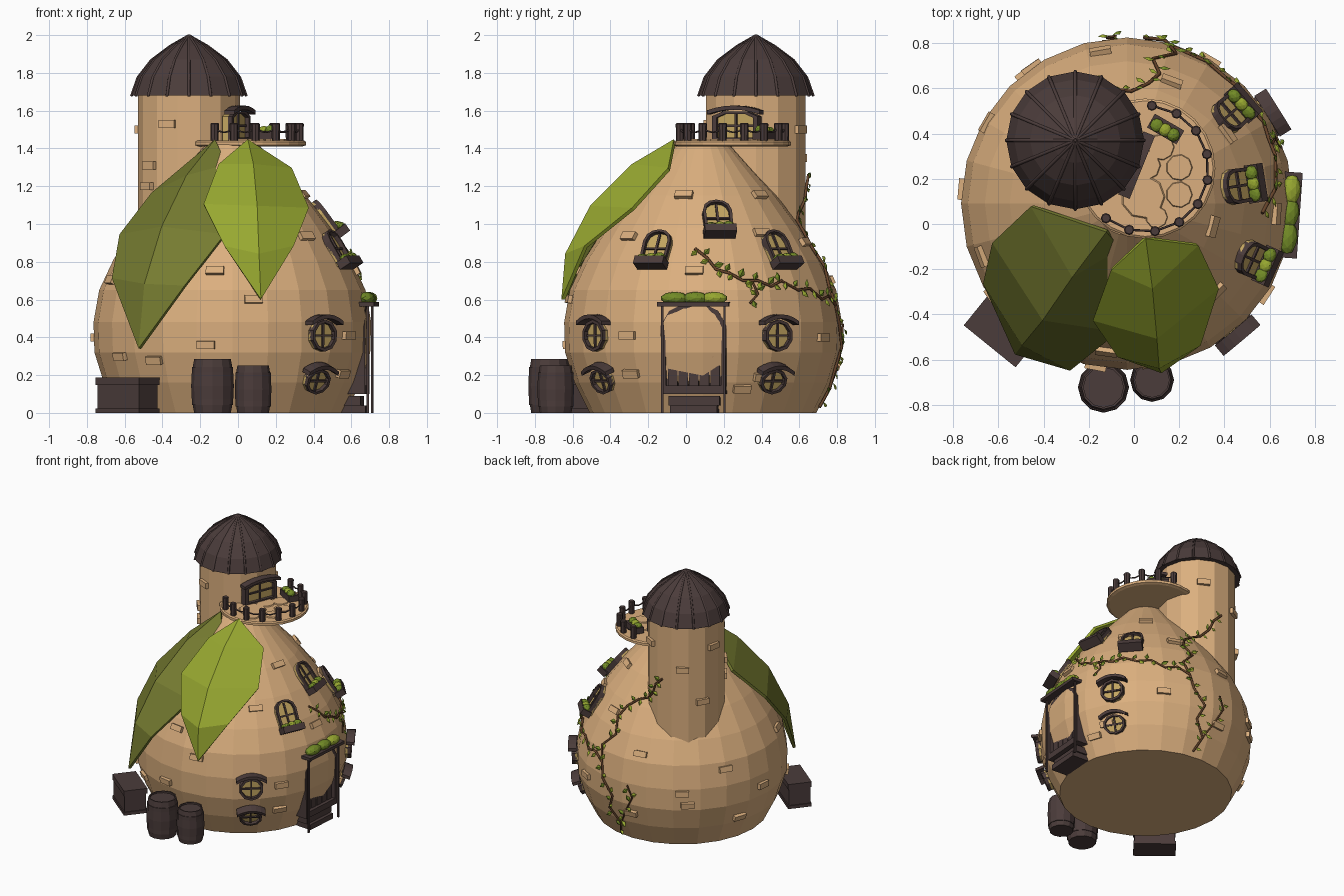
import bpy, bmesh, random
from math import sin, cos, pi, radians, atan2
from mathutils import Matrix, Vector

if "Cube" in bpy.data.objects:
    bpy.data.objects.remove(bpy.data.objects["Cube"])
random.seed(4)

def mat(name, c):
    m = bpy.data.materials.new(name)
    m.diffuse_color = (*c, 1)
    m.use_nodes = True
    m.node_tree.nodes["Principled BSDF"].inputs["Base Color"].default_value = m.diffuse_color
    return m
CLAY, WOOD = mat("clay", (.71, .43, .21)), mat("dark_wood", (.07, .045, .043))
BRICK, GLASS = mat("brick", (.5, .29, .14)), mat("glass", (.55, .38, .12))
LEAF_D, LEAF_L = mat("leaf_dark", (.18, .20, .03)), mat("leaf_light", (.31, .39, .03))
GREEN, STEM = mat("plant", (.17, .26, .02)), mat("stem", (.14, .06, .025))
I = Matrix.Identity(4)

def link(name, me, m):
    o = bpy.data.objects.new(name, me)
    if not me.materials:
        me.materials.append(m)
    bpy.context.collection.objects.link(o)
    return o

def mesh(name, verts, faces, m, M=I):
    me = bpy.data.meshes.new(name)
    me.from_pydata([M @ Vector(v) for v in verts], [], faces)
    bm = bmesh.new(); bm.from_mesh(me)
    bmesh.ops.recalc_face_normals(bm, faces=bm.faces)
    bm.to_mesh(me); bm.free()
    return link(name, me, m)

def box(name, c, s, m, M=I):
    v = [(c[0]+x*s[0]/2, c[1]+y*s[1]/2, c[2]+z*s[2]/2) for x in (-1, 1) for y in (-1, 1) for z in (-1, 1)]
    return mesh(name, v, [(0, 1, 3, 2), (4, 6, 7, 5), (0, 4, 5, 1), (2, 3, 7, 6), (0, 2, 6, 4), (1, 5, 7, 3)], m, M)

def lathe(name, prof, n, c, m, wob=0):
    v = [(c[0]+r*cos(2*pi*i/n), c[1]+r*sin(2*pi*i/n), z) for r, z in prof for i in range(n)]
    f = [(k*n+i, k*n+(i+1) % n, k*n+n+(i+1) % n, k*n+n+i) for k in range(len(prof)-1) for i in range(n)]
    f += [tuple(range(n))[::-1], tuple(range(len(v)-n, len(v)))]
    return mesh(name, v, f, m)

def plate(name, out, z0, z1, m, M):
    n = len(out)
    v = [(x, y, z) for z in (z0, z1) for x, y in out]
    f = [(i, (i+1) % n, n+(i+1) % n, n+i) for i in range(n)]
    return mesh(name, v, f+[tuple(range(n))[::-1], tuple(range(n, 2*n))], m, M)

def frame(name, out, w, z0, z1, m, M):
    # closed border strip around an outline, w = inner scale
    n = len(out)
    cy = sum(p[1] for p in out)/n
    inn = [(x*w, cy+(y-cy)*w) for x, y in out]
    v = [(x, y, z) for o, z in ((out, z0), (out, z1), (inn, z1), (inn, z0)) for x, y in o]
    f = [(k*n+i, k*n+(i+1) % n, (k+1) % 4*n+(i+1) % n, (k+1) % 4*n+i) for k in range(4) for i in range(n)]
    return mesh(name, v, f, m, M)

def tube(name, pts, r, m):
    cu = bpy.data.curves.new(name, 'CURVE')
    cu.dimensions, cu.bevel_depth, cu.bevel_resolution, cu.use_fill_caps = '3D', r, 1, True
    s = cu.splines.new('POLY'); s.points.add(len(pts)-1)
    for p, q in zip(s.points, pts):
        p.co = (*q, 1)
    tmp = bpy.data.objects.new("tmp", cu)
    me = bpy.data.meshes.new_from_object(tmp)
    bpy.data.objects.remove(tmp); bpy.data.curves.remove(cu)
    return link(name, me, m)

def blob(name, c, s, m, M=I):
    bm = bmesh.new()
    bmesh.ops.create_icosphere(bm, subdivisions=2, radius=1)
    bm.transform(M @ Matrix.Translation(c) @ Matrix.Diagonal((*s, 1)))
    me = bpy.data.meshes.new(name); bm.to_mesh(me); bm.free()
    link(name, me, m)

# Gourd body
AX = (-.03, .09)
PROF = [(.60, 0), (.68, .16), (.73, .32), (.735, .48), (.705, .65), (.63, .81), (.52, .98), (.39, 1.15), (.26, 1.29), (.14, 1.42)]
lathe("gourd_body", PROF, 24, AX, CLAY)

def rad(z):
    for (r0, a), (r1, b) in zip(PROF, PROF[1:]):
        if z <= b:
            return r0+(r1-r0)*(z-a)/(b-a)
    return PROF[-1][0]

def place(deg, z, r, slope=0, c=AX):
    # local frame: x sideways, y up the wall, z outwards
    a = radians(deg)
    t = Vector((-sin(a), cos(a), 0))
    u = Vector((cos(a)*slope, sin(a)*slope, 1)).normalized()
    M = Matrix((t, u, t.cross(u))).transposed().to_4x4()
    M.translation = (c[0]+r*cos(a), c[1]+r*sin(a), z)
    return M

def wall(deg, z):
    return place(deg, z, rad(z)-.004, (rad(z+.08)-rad(z-.08))/.16)

# Tower with ribbed roof
TW = (-.26, .37)
lathe("tower", [(.27, .78), (.27, 1.70)], 14, TW, CLAY)
ROOF = [(.305, 1.68), (.27, 1.78), (.2, 1.87), (.1, 1.945), (.004, 2.0)]
lathe("tower_roof", ROOF, 16, TW, WOOD)
for i in range(16):
    a = 2*pi*i/16
    tube("roof_rib", [(TW[0]+r*cos(a), TW[1]+r*sin(a), z-.004) for r, z in ROOF], .008, WOOD)

# Balcony, paving, posts and sagging rope
BC = (.05, .245)
lathe("balcony_floor", [(.29, 1.41), (.31, 1.417), (.31, 1.435), (.3, 1.442)], 24, BC, CLAY)
for x, y, r in ((.04, .12, .1), (.2, .13, .06), (.2, .25, .06), (.12, .34, .06), (.05, .26, .07), (.1, .03, .05)):
    lathe("paving_stone", [(r, 1.44), (r*.92, 1.449)], 9, (x, y), CLAY)
tops = []
for i in range(10):
    a = radians(84-i*23.6)
    p = (BC[0]+.28*cos(a), BC[1]+.28*sin(a))
    lathe("balcony_post", [(.021, 1.44), (.023, 1.53), (.018, 1.535)], 8, p, WOOD)
    tops.append(Vector((*p, 1.51)))
for p, q in zip(tops, tops[1:]):
    tube("balcony_rope", [p.lerp(q, k/4)-Vector((0, 0, .1*(k/4)*(1-k/4))) for k in range(5)], .005, WOOD)

# Large draped leaves: rows of left edge, midrib, right edge between two tips
def big_leaf(name, top, rows, tip, m):
    v = [top]+[p for r in rows for p in r]+[tip]
    n = len(rows); e = len(v)-1
    f = [(0, 1, 2), (0, 2, 3), (e, e-2, e-3), (e, e-1, e-2)]
    f += [(1+3*k+j, 4+3*k+j, 5+3*k+j, 2+3*k+j) for k in range(n-1) for j in (0, 1)]
    o = mesh(name, v, f, m)
    s = o.modifiers.new("thickness", 'SOLIDIFY'); s.thickness = .02; s.offset = 0
big_leaf("leaf_left", (-.12, -.03, 1.44),
         [[(-.45, .08, 1.16), (-.27, -.23, 1.25), (-.06, -.10, 1.31)],
          [(-.62, -.08, .94), (-.40, -.42, .98), (-.07, -.47, .94)],
          [(-.66, -.26, .71), (-.49, -.53, .68), (-.28, -.64, .67)]], (-.52, -.57, .34), LEAF_D)
big_leaf("leaf_right", (.05, -.06, 1.44),
         [[(-.10, -.20, 1.31), (.08, -.28, 1.31), (.28, -.09, 1.29)],
          [(-.18, -.42, 1.10), (.10, -.50, 1.09), (.37, -.28, 1.08)],
          [(-.07, -.58, .88), (.11, -.63, .84), (.29, -.53, .88)]], (.12, -.65, .6), LEAF_L)

# Planters, arched and round windows
def planter(M, w, y):
    box("planter", (0, y, .04), (w, .045, .07), WOOD, M)
    for k in (-1, 0, 1):
        blob("planter_plant", (k*w*.28, y+.028, .045), (w*.2, .022+.005*k, .03), GREEN if k else LEAF_L, M)

def hood(M, w, y, b, z=.04):
    xs = [(-1+k/3)*w for k in range(7)]
    arc = [(x, y+b*(1-(x/w)**2)) for x in xs]
    plate("window_hood", arc+[(x, v+.022) for x, v in arc[::-1]], 0, z, WOOD, M)

def window(M, out, w, h, cy):
    plate("window_glass", out, -.02, .012, GLASS, M)
    frame("window_frame", out, .8, -.02, .035, WOOD, M)
    box("window_bar_v", (0, cy, .012), (.012, h*.9, .02), WOOD, M)
    box("window_bar_h", (0, cy, .012), (w*.9, .012, .02), WOOD, M)

for deg, z in ((-24, .86), (9, 1.02), (41, .86)):
    M = wall(deg, z)
    arch = [(-.075, -.1), (.075, -.1), (.078, .04)]+[(.075*cos(k*pi/6), .05+.06*sin(k*pi/6)) for k in range(1, 6)]+[(-.078, .04)]
    window(M, arch, .15, .2, 0)
    planter(M, .17, -.1)
for deg in (-50, 32):
    for z, w, h in ((.41, .085, .085), (.175, .08, .07)):
        M = wall(deg, z)
        window(M, [(w*cos(k*pi/5+pi/10), h*sin(k*pi/5+pi/10)) for k in range(10)], 2*w, 2*h, 0)
        hood(M, w*1.25, h*.65, .035, .06)
M = place(-22, 1.52, .265, 0, TW)
window(M, [(-.13, -.08), (.13, -.08), (.13, .05), (.07, .075), (-.07, .075), (-.13, .05)], .26, .15, 0)
hood(M, .15, .06, .025, .055)
PL = Matrix.Translation((.14, .42, 1.45)) @ Matrix.Rotation(radians(-30), 4, 'Z') @ Matrix.Rotation(pi/2, 4, 'X')
planter(PL @ Matrix.Translation((0, .02, -.04)), .15, 0)

# Front door: frame, planks, knob, steps and porch
D = place(-4, .10, .67)
door = [(-.17, 0), (.17, 0), (.175, .36), (.13, .44), (.06, .475), (-.06, .475), (-.13, .44), (-.175, .36)]
plate("door_back", door, -.1, .0, WOOD, D)
frame("door_frame", door, .86, -.1, .045, WOOD, D)
for k in range(5):
    x = (k-2)*.056
    box("door_plank", (x, .215-.01*abs(k-2), .005), (.05, .43-.03*abs(k-2), .03), WOOD, D)
blob("door_knob", (.1, .2, .03), (.012, .012, .012), BRICK, D)
box("door_step_upper", (0, -.035, -.04), (.27, .05, .12), WOOD, D)
box("door_step_lower", (0, -.08, -.02), (.25, .04, .13), WOOD, D)
hood_out = [(-.19, -.03), (.19, -.03), (.17, .11), (-.17, .11)]
P = place(-4, .575, .67)
box("porch_roof", (0, 0, .045), (.38, .022, .1), WOOD, P)
for s in (-1, 1):
    box("porch_post", (s*.165, -.288, .06), (.012, .574, .012), WOOD, P)
for x, w in ((-.1, .075), (.01, .07), (.11, .07)):
    blob("porch_bush", (x, .032, .05), (w, .034, .042), GREEN if x < .1 else LEAF_L, P)

# Barrels and chest
for x, y, r, h in ((-.135, -.722, .113, .285), (.08, -.69, .097, .25)):
    lathe("barrel", [(r*.86, 0), (r*.97, h*.25), (r, h*.5), (r*.97, h*.75), (r*.86, h), (r*.78, h), (r*.78, h-.012)], 12, (x, y), WOOD)
    for k in (.2, .8):
        lathe("barrel_band", [(r*.97, h*k-.015), (r*.97, h*k+.015)], 12, (x, y), WOOD)
C = Matrix.Translation((-.585, -.475, 0)) @ Matrix.Rotation(radians(-39), 4, 'Z')
box("chest", (0, 0, .08), (.28, .155, .16), WOOD, C)
box("chest_lid", (0, 0, .168), (.295, .17, .04), WOOD, C)
box("chest_base", (0, 0, .012), (.295, .17, .024), WOOD, C)

# Loose bricks on the gourd and tower
for deg, z in ((-98, .75), (-101, .36), (-125, .28), (-81, .6), (-45, .93), (-33, .41), (-15, 1.15), (50, 1.15), (35, .95),
               (27, .19), (18, .13), (-33, .21), (-4, .75), (100, .7), (125, .45), (128, .36), (150, .6), (175, .4),
               (200, .7), (215, .3), (95, .25), (70, .9), (60, .4), (160, .2)):
    box("wall_brick", (0, 0, .006), (.095, .042, .03), BRICK if z < 0 else CLAY, wall(deg, z))
for deg, z in ((-115, 1.53), (-140, 1.31), (60, 1.5), (120, 1.35), (170, 1.5), (150, 1.1), (215, 1.2)):
    box("tower_brick", (0, 0, 0), (.09, .042, .03), CLAY, place(deg, z, .27, 0, TW))

# Climbing vines with small leaves
def vine(pts, r=.008):
    tube("vine_stem", pts, r, STEM)
    for i, (p, q) in enumerate(zip(pts, pts[1:])):
        for k, f in ((-1, .2), (1, .7)):
            c = p.lerp(q, f)
            a = atan2(c.y-AX[1], c.x-AX[0])
            n = Vector((cos(a), sin(a), .3)).normalized()
            d = (q-p).normalized()
            s = n.cross(d)*k
            g = (s+d*random.uniform(-.3, .6)).normalized()*random.uniform(.045, .06)
            w = n.cross(g)*.33
            o = c+n*.008
            mesh("vine_leaf", [o, o+g*.5+w, o+g+n*.008, o+g*.5-w, o+g*.5+n*.012],
                 [(0, 1, 4), (1, 2, 4), (2, 3, 4), (3, 0, 4)], GREEN if k > 0 else LEAF_L)

def on_wall(*dz):
    return [place(d, z, rad(z)+.008).translation.copy() for d, z in dz]
vine(on_wall((-4, .87), (2, .82), (6, .76), (12, .74), (18, .70), (25, .70), (31, .67), (37, .70), (45, .65), (53, .66), (61, .60), (68, .62), (75, .57)))
vine(on_wall((22, .70), (24, .63), (20, .58)), .006)
vine(on_wall((82, .03), (86, .13), (80, .24), (84, .35), (77, .46), (75, .57), (72, .68), (80, .78), (76, .88), (80, .96), (88, 1.02))
     + [place(d, z, .278, 0, TW).translation.copy() for d, z in ((55, 1.06), (68, 1.12), (75, 1.2), (88, 1.26))])
vine(on_wall((86, .13), (92, .26), (97, .38), (94, .47)), .006)
